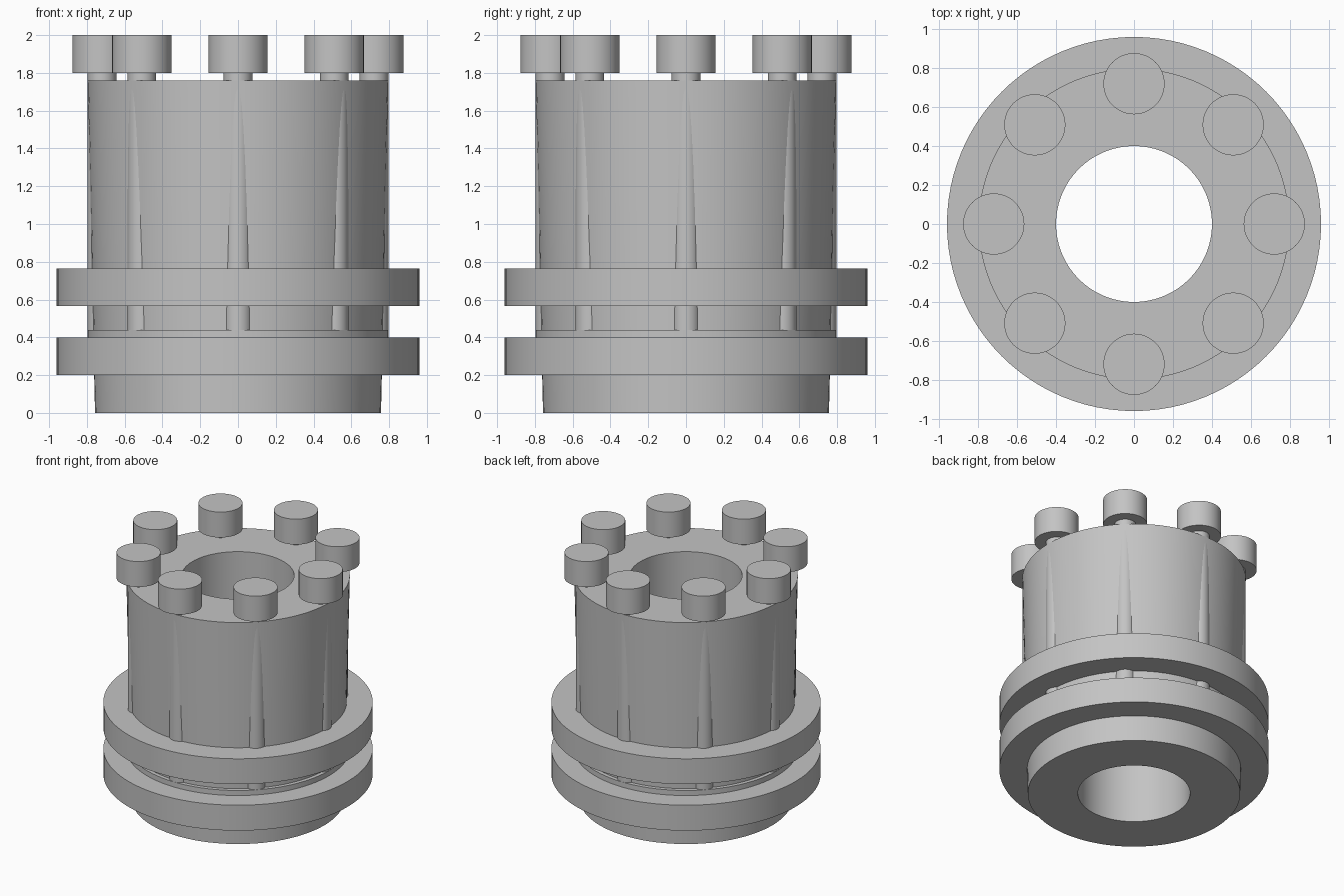
import bpy
import bmesh
import math
from mathutils import Matrix, Vector

cube = bpy.data.objects.get("Cube")
if cube:
    bpy.data.objects.remove(cube, do_unlink=True)

SEGMENTS = 96
BOLTS = 8
BOLT_CIRCLE = 0.72

steel = bpy.data.materials.new("steel grey")
steel.use_nodes = True
grey = (0.55, 0.55, 0.55, 1)
steel.diffuse_color = grey
steel.node_tree.nodes["Principled BSDF"].inputs["Base Color"].default_value = grey


def lathe(name, profile, segments=SEGMENTS, closed=False):
    """Spin a radius/height profile around z; closed joins its two ends."""
    bm = bmesh.new()
    verts = [bm.verts.new((r, 0, z)) for r, z in profile]
    pairs = list(zip(verts, verts[1:]))
    if closed:
        pairs.append((verts[-1], verts[0]))
    edges = [bm.edges.new(pair) for pair in pairs]
    bmesh.ops.spin(bm, geom=verts + edges, cent=(0, 0, 0), axis=(0, 0, 1),
                   angle=math.tau, steps=segments, use_duplicate=False)
    bmesh.ops.remove_doubles(bm, verts=bm.verts, dist=0.0001)
    bmesh.ops.recalc_face_normals(bm, faces=bm.faces)
    mesh = bpy.data.meshes.new(name)
    bm.to_mesh(mesh)
    bm.free()
    mesh.materials.append(steel)
    obj = bpy.data.objects.new(name, mesh)
    bpy.context.collection.objects.link(obj)
    bpy.ops.object.select_all(action="DESELECT")
    obj.select_set(True)
    bpy.context.view_layer.objects.active = obj
    bpy.ops.object.shade_smooth_by_angle(angle=math.radians(30))
    return obj


def ring(name, inner, outer, bottom, top):
    return lathe(name, [(inner, bottom), (outer, bottom), (outer, top), (inner, top)],
                 closed=True)


# Hollow sleeve, slightly wider at the top
lathe("tapered_sleeve", [(0.4, 0), (0.757, 0), (0.797, 1.76), (0.4, 1.76)], closed=True)

# Flanges and the shallow step on the lower one
ring("lower_flange", 0.74, 0.96, 0.2, 0.4)
ring("flange_step", 0.74, 0.797, 0.4, 0.44)
ring("upper_flange", 0.74, 0.96, 0.565, 0.765)

# Cap bolts: long shank half sunk in the sleeve, round head held above it
bolt = lathe("bolt_1", [(0, 0.42), (0.076, 0.42), (0.076, 1.8), (0.157, 1.8),
                        (0.157, 2), (0, 2)], segments=48)
for i in range(BOLTS):
    if i:
        copy = bolt.copy()
        copy.name = f"bolt_{i + 1}"
        bpy.context.collection.objects.link(copy)
    else:
        copy = bolt
    turn = Matrix.Rotation(math.tau * i / BOLTS, 4, "Z")
    copy.matrix_world = turn @ Matrix.Translation(Vector((BOLT_CIRCLE, 0, 0)))
